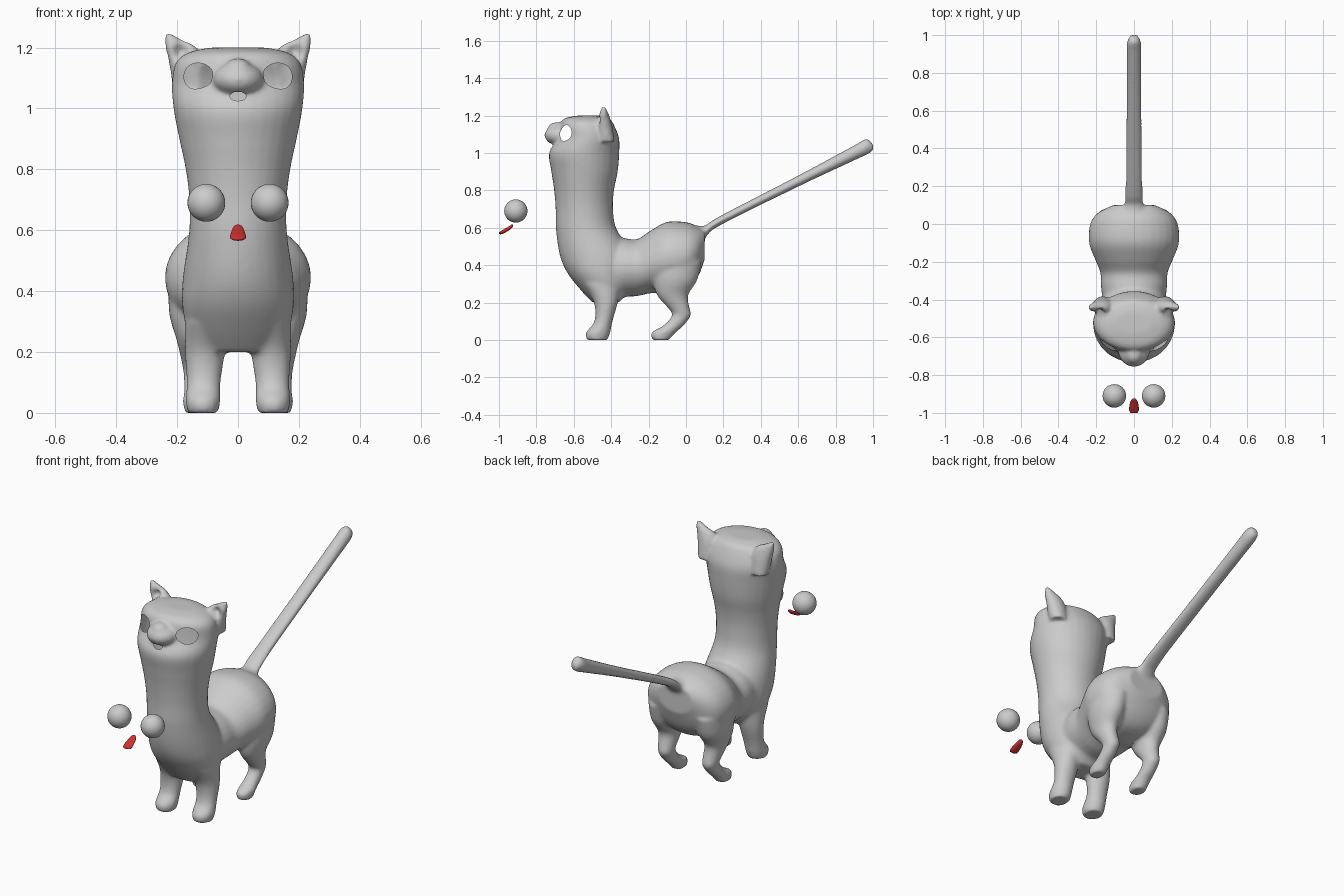
import bpy, bmesh, math
from mathutils import Vector, Matrix

if "Cube" in bpy.data.objects:
    bpy.data.objects.remove(bpy.data.objects["Cube"], do_unlink=True)


def material(name, color):
    m = bpy.data.materials.new(name)
    m.use_nodes = True
    m.diffuse_color = color
    m.node_tree.nodes["Principled BSDF"].inputs["Base Color"].default_value = color
    return m


grey = material("soft_grey", (0.6, 0.6, 0.6, 1))
red = material("tongue_red", (0.6, 0.03, 0.03, 1))


def catmull(p0, p1, p2, p3, t):
    return [0.5 * (2 * b + (c - a) * t + (2 * a - 5 * b + 4 * c - d) * t * t
                   + (3 * b - a - 3 * c + d) * t ** 3)
            for a, b, c, d in zip(p0, p1, p2, p3)]


def loft(bm, stations, axis="z", side=1, sides=32, steps=5):
    """Skin ellipses given as (position on axis, centre x, low, high, half width)."""
    s = [stations[0]] + stations + [stations[-1]]
    path = [catmull(*s[i:i + 4], k / steps)
            for i in range(len(stations) - 1) for k in range(steps)]
    path.append(stations[-1])
    rings = []
    for t, cx, low, high, w in path:
        ring = []
        for k in range(sides):
            a = math.tau * k / sides
            x = side * (cx + w * math.cos(a))
            d = (low + high) / 2 + (high - low) / 2 * math.sin(a)
            ring.append(bm.verts.new((x, d, t) if axis == "z" else (x, t, d)))
        rings.append(ring)
    faces = [bm.faces.new(rings[0]), bm.faces.new(rings[-1])]
    for r0, r1 in zip(rings, rings[1:]):
        for k in range(sides):
            n = (k + 1) % sides
            faces.append(bm.faces.new((r0[k], r0[n], r1[n], r1[k])))
    bmesh.ops.recalc_face_normals(bm, faces=faces)


def ball(bm, centre, radii):
    m = Matrix.Translation(centre) @ Matrix.Diagonal((*radii, 1))
    bmesh.ops.create_uvsphere(bm, u_segments=32, v_segments=20, radius=1, matrix=m)


def make_object(name, bm, mat):
    mesh = bpy.data.meshes.new(name)
    bm.to_mesh(mesh)
    bm.free()
    mesh.materials.append(mat)
    for p in mesh.polygons:
        p.use_smooth = True
    ob = bpy.data.objects.new(name, mesh)
    bpy.context.scene.collection.objects.link(ob)
    return ob


def cut_hole(bm, centre, normal, rx, rz):
    """Open an elliptical hole in the skin and round its rim."""
    c, n = Vector(centre), Vector(normal).normalized()
    up = (Vector((0, 0, 1)) - n * n.z).normalized()
    across = up.cross(n)

    def local(p):
        return (p - c).dot(across) / rx, (p - c).dot(up) / rz

    doomed = [f for f in bm.faces
              if abs((f.calc_center_median() - c).dot(n)) < 0.07
              and math.hypot(*local(f.calc_center_median())) < 1]
    rim = {v for f in doomed for v in f.verts}
    bmesh.ops.delete(bm, geom=doomed, context="FACES")
    for v in rim:
        if v.is_valid:
            u, w = local(v.co)
            r = math.hypot(u, w)
            if r > 0.3:
                k = 1 / r - 1
                v.co += across * (u * rx * k) + up * (w * rz * k)


bm = bmesh.new()
# chest, neck and head
loft(bm, [(.20, 0, -.50, -.36, .12), (.27, 0, -.565, -.30, .165),
          (.36, 0, -.635, -.28, .184), (.455, 0, -.675, -.28, .18),
          (.59, 0, -.695, -.37, .161), (.70, 0, -.697, -.39, .16),
          (.80, 0, -.705, -.385, .172), (.90, 0, -.72, -.365, .193),
          (1.0, 0, -.732, -.357, .212), (1.08, 0, -.685, -.358, .217),
          (1.15, 0, -.675, -.385, .205), (1.185, 0, -.65, -.41, .16),
          (1.20, 0, -.58, -.46, .09)])
# torso and hips
loft(bm, [(-.45, 0, .20, .56, .16), (-.33, 0, .23, .545, .175),
          (-.26, 0, .235, .54, .178), (-.19, 0, .25, .585, .205),
          (-.10, 0, .25, .632, .238), (0, 0, .27, .63, .232),
          (.06, 0, .33, .61, .19), (.10, 0, .43, .59, .11)], "y")
# tail
loft(bm, [(.02, 0, .50, .62, .08), (.10, 0, .545, .612, .055),
          (.18, 0, .612, .662, .046), (.60, 0, .82, .88, .041),
          (.90, 0, .96, 1.042, .038), (.965, 0, .99, 1.076, .036),
          (1.0, 0, 1.01, 1.05, .018)], "y")
# muzzle and nose bridge
ball(bm, (0, -.665, 1.095), (.085, .092, .058))
ball(bm, (0, -.69, 1.13), (.045, .05, .035))
for side in (1, -1):
    # front leg with paw
    loft(bm, [(0, .115, -.53, -.42, .05), (.04, .115, -.535, -.405, .057),
              (.10, .113, -.49, -.393, .056), (.20, .108, -.492, -.365, .066),
              (.30, .10, -.55, -.35, .075)], "z", side)
    # hind leg with paw
    loft(bm, [(0, .138, -.18, -.09, .038), (.04, .138, -.186, -.055, .043),
              (.075, .138, -.125, -.015, .04), (.13, .138, -.075, .026, .041),
              (.17, .14, -.095, .02, .046), (.24, .145, -.155, .012, .057),
              (.32, .145, -.175, .06, .08), (.42, .14, -.18, .085, .09)], "z", side)
    # ear
    loft(bm, [(1.06, .165, -.47, -.38, .048), (1.15, .17, -.48, -.395, .057),
              (1.20, .187, -.475, -.41, .052), (1.225, .212, -.46, -.42, .03),
              (1.25, .235, -.45, -.43, .008)], "z", side)

# fuse the parts into one skin
raw = make_object("body_blockout", bm, grey)
fuse = raw.modifiers.new("fuse", "REMESH")
fuse.mode = "VOXEL"
fuse.voxel_size = 0.009
relax = raw.modifiers.new("relax", "SMOOTH")
relax.factor = 0.5
relax.iterations = 9
graph = bpy.context.evaluated_depsgraph_get()
bm = bmesh.new()
bm.from_mesh(raw.evaluated_get(graph).to_mesh())
bpy.data.objects.remove(raw, do_unlink=True)
bm.normal_update()

# hollow the front of each ear
for v in bm.verts:
    if v.normal.y < -0.2 and abs(v.co.y + .46) < .06 and v.co.z > 1.12:
        d = ((abs(v.co.x) - .185) / .025) ** 2 + ((v.co.z - 1.185) / .03) ** 2
        v.co.y += 0.035 * math.exp(-d)

# open eye sockets and mouth
for side in (1, -1):
    cut_hole(bm, (side * .122, -.635, 1.105), (side * .77, -.64, .1), .054, .043)
cut_hole(bm, (0, -.735, 1.04), (0, -1, 0), .027, .015)
make_object("cat_body", bm, grey)

# loose eyeballs
for name, side in (("left_eye", 1), ("right_eye", -1)):
    bm = bmesh.new()
    ball(bm, (side * .104, -.91, .69), (.062, .062, .062))
    make_object(name, bm, grey)

# tongue
bm = bmesh.new()
loft(bm, [(-1.0, 0, .568, .576, .017), (-.985, 0, .566, .586, .026),
          (-.95, 0, .584, .606, .022), (-.932, 0, .598, .618, .015),
          (-.924, 0, .607, .618, .006)], "y", sides=16, steps=3)
make_object("tongue", bm, red)
